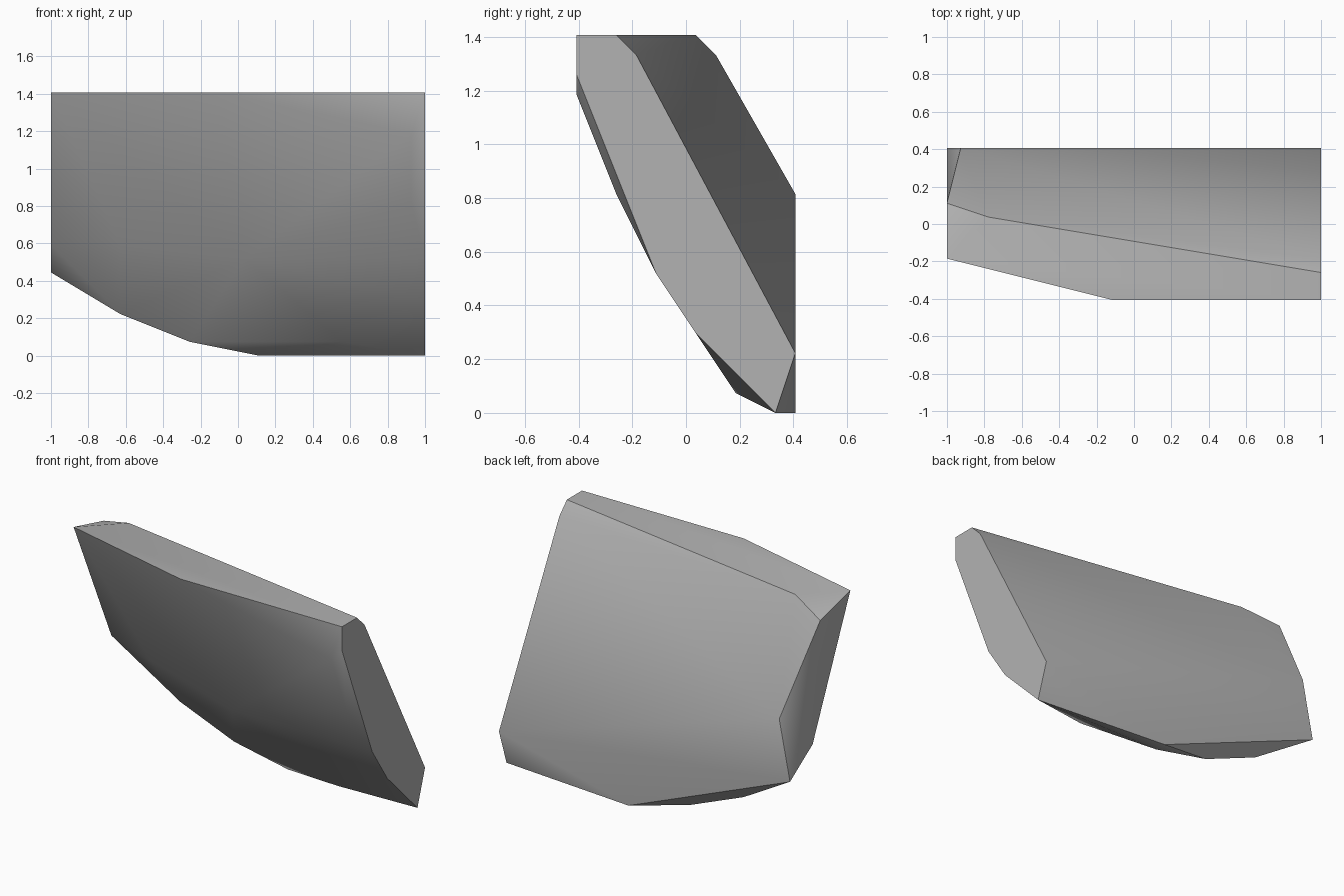
import bpy, bmesh, math
from mathutils import Vector

cube = bpy.data.objects.get("Cube")
if cube:
    bpy.data.objects.remove(cube, do_unlink=True)

UNIT = 2 / 27  # grid step of the chipped stone

# Corners of each side, in grid steps (across, back, up)
right_end = [(0, 19), (2, 19), (3, 18), (11, 3), (10, 0), (6, 4), (4, 7), (0, 17)]
left_end = [(3, 19), (7, 18), (11, 6), (8, 8)]
corners = [(27, j, k) for j, k in right_end] + [(0, j, k) for j, k in left_end]
corners += [(12, 0, 19), (3, 6, 19)]                          # top rim
corners += [(1, 11, 11), (15, 11, 0)]                         # back
corners += [(15, 10, 0), (10, 10, 1), (5, 10, 3), (21, 8, 1)]  # underside
corners += [(26, 0, 16), (26, 2, 11), (14, 4, 7), (18, 6, 4), (5, 6, 8)]  # front bulge

# Wrap the corners in a convex shell and merge flat facets
bm = bmesh.new()
for i, j, k in corners:
    bm.verts.new(Vector((i - 13.5, j - 5.5, k)) * UNIT)
hull = bmesh.ops.convex_hull(bm, input=bm.verts[:])
loose = [v for v in bm.verts if not v.link_faces]
bmesh.ops.delete(bm, geom=loose, context='VERTS')
bmesh.ops.dissolve_limit(bm, angle_limit=math.radians(0.5),
                         verts=bm.verts[:], edges=bm.edges[:])
bmesh.ops.recalc_face_normals(bm, faces=bm.faces[:])
mesh = bpy.data.meshes.new("stone_shard")
bm.to_mesh(mesh)
bm.free()

# Plain grey stone
grey = bpy.data.materials.new("grey_stone")
grey.use_nodes = True
colour = (0.45, 0.45, 0.45, 1)
grey.diffuse_color = colour
grey.node_tree.nodes["Principled BSDF"].inputs["Base Color"].default_value = colour
mesh.materials.append(grey)

shard = bpy.data.objects.new("stone_shard", mesh)
bpy.context.scene.collection.objects.link(shard)
bpy.ops.object.select_all(action='DESELECT')
shard.select_set(True)
bpy.context.view_layer.objects.active = shard
bpy.ops.object.shade_smooth_by_angle(angle=math.radians(35))
